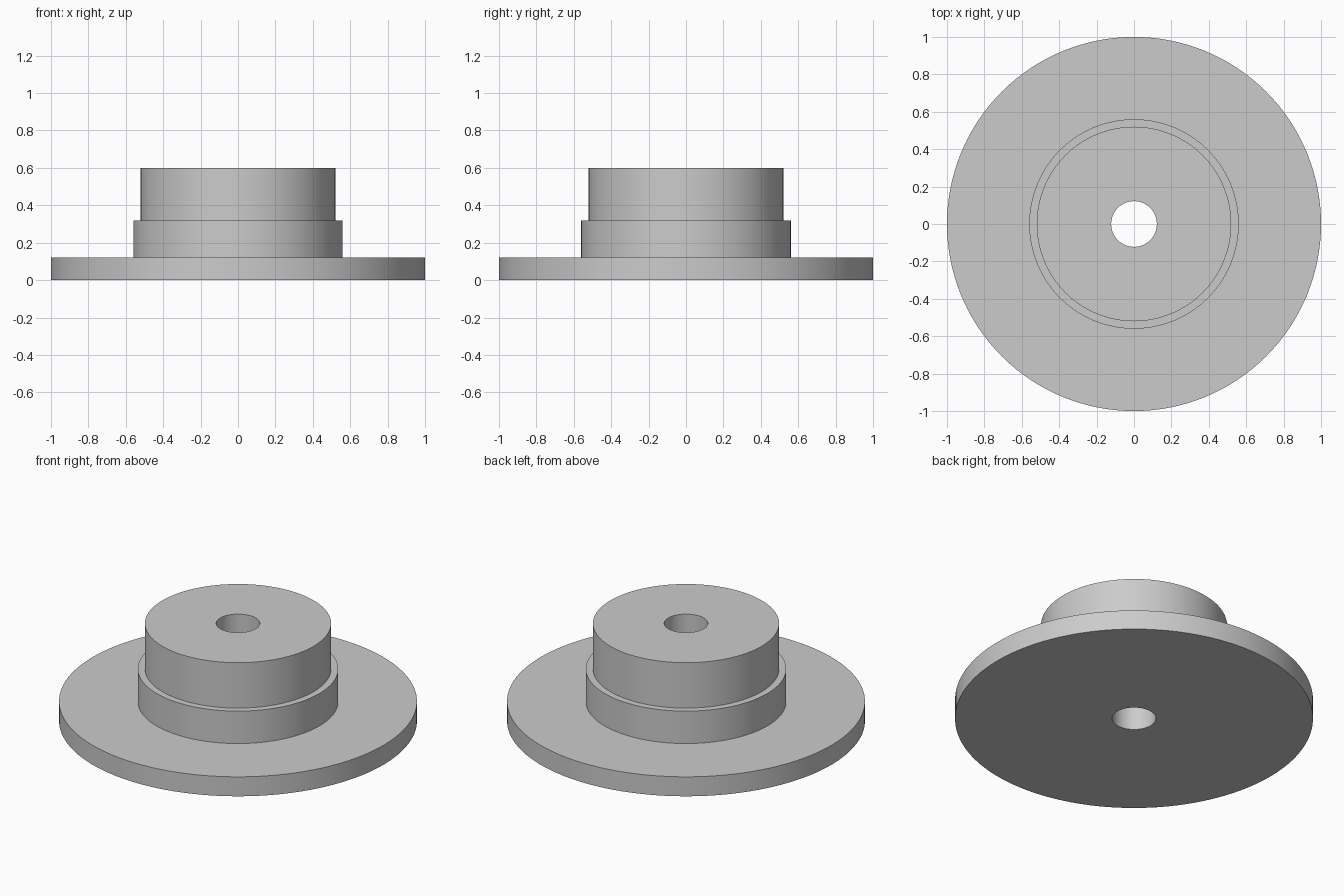
import bpy
import bmesh
import math

cube = bpy.data.objects.get("Cube")
if cube:
    bpy.data.objects.remove(cube, do_unlink=True)

# Dimensions
SEGMENTS = 128
BORE, FLANGE, SHOULDER, BOSS = 0.122, 1.0, 0.56, 0.52
FLANGE_TOP, SHOULDER_TOP, BOSS_TOP = 0.12, 0.32, 0.6

# Plain grey material
grey = bpy.data.materials.new("plain_grey")
grey.use_nodes = True
colour = (0.6, 0.6, 0.6, 1)
grey.diffuse_color = colour
grey.node_tree.nodes["Principled BSDF"].inputs["Base Color"].default_value = colour


def lathe(name, profile, material):
    """Revolve a closed (radius, height) profile around the z axis."""
    bm = bmesh.new()
    verts = [bm.verts.new((r, 0, z)) for r, z in profile]
    edges = [bm.edges.new((v, verts[i - 1])) for i, v in enumerate(verts)]
    bmesh.ops.spin(bm, geom=verts + edges, cent=(0, 0, 0), axis=(0, 0, 1),
                   angle=math.tau, steps=SEGMENTS, use_merge=True)
    bmesh.ops.remove_doubles(bm, verts=bm.verts, dist=1e-5)
    bmesh.ops.recalc_face_normals(bm, faces=bm.faces)
    mesh = bpy.data.meshes.new(name)
    bm.to_mesh(mesh)
    bm.free()
    mesh.materials.append(material)
    obj = bpy.data.objects.new(name, mesh)
    bpy.context.collection.objects.link(obj)
    return obj


# Stepped hub: wide flange, shoulder and boss with a through bore
hub = lathe("flanged_hub", [
    (BORE, 0), (FLANGE, 0),
    (FLANGE, FLANGE_TOP), (SHOULDER, FLANGE_TOP),
    (SHOULDER, SHOULDER_TOP), (BOSS, SHOULDER_TOP),
    (BOSS, BOSS_TOP), (BORE, BOSS_TOP),
], grey)

# Smooth round walls, crisp rims
bpy.ops.object.select_all(action="DESELECT")
hub.select_set(True)
bpy.context.view_layer.objects.active = hub
bpy.ops.object.shade_smooth_by_angle(angle=math.radians(30))
